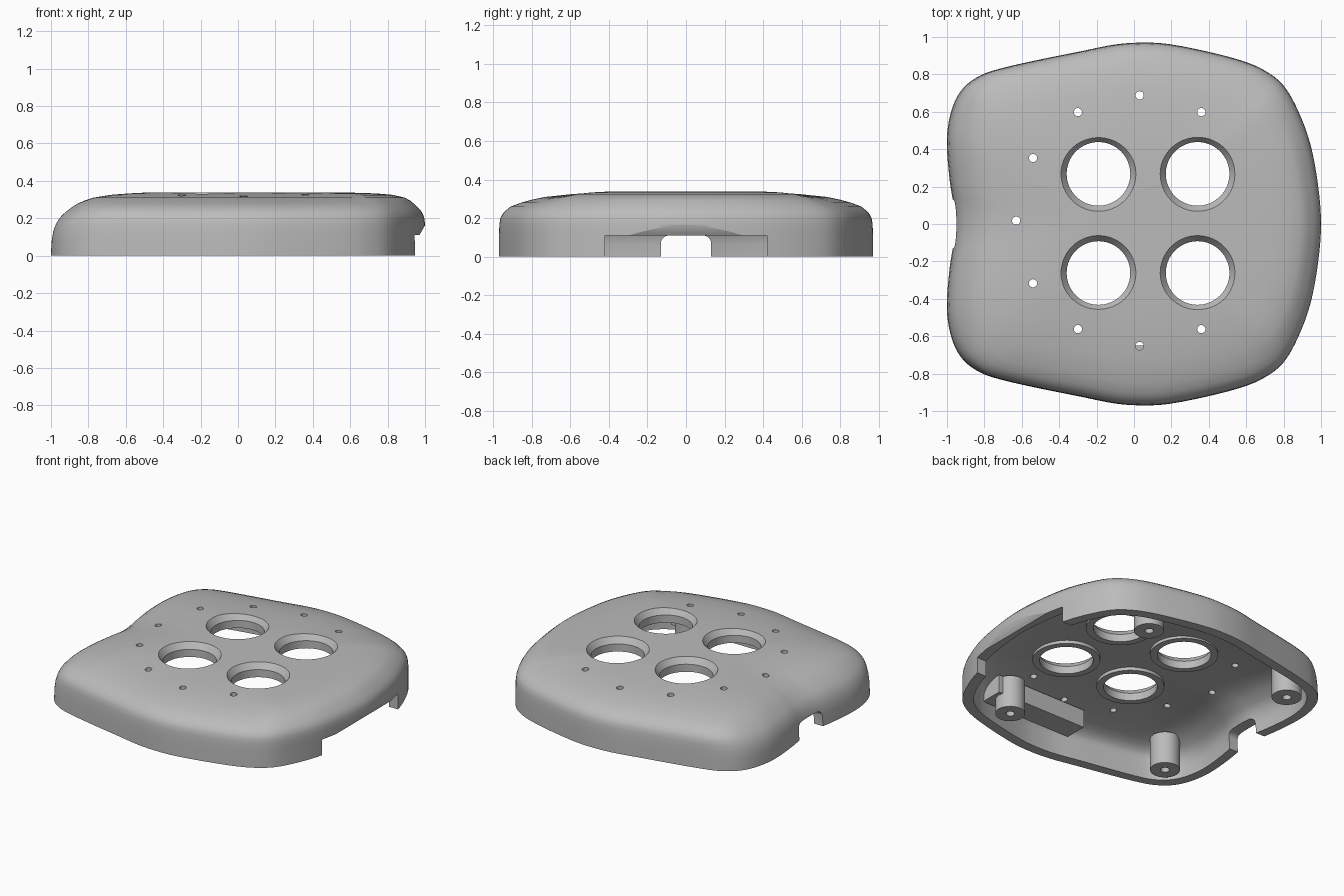
import bpy, bmesh, math
from mathutils import Vector, Matrix

if "Cube" in bpy.data.objects:
    bpy.data.objects.remove(bpy.data.objects["Cube"], do_unlink=True)

grey = bpy.data.materials.new("plain_grey")
grey.use_nodes = True
grey.diffuse_color = (0.5, 0.5, 0.5, 1)
grey.node_tree.nodes["Principled BSDF"].inputs["Base Color"].default_value = grey.diffuse_color


def finish(name, bm):
    """Turn a bmesh into a linked object."""
    bmesh.ops.recalc_face_normals(bm, faces=bm.faces)
    mesh = bpy.data.meshes.new(name)
    bm.to_mesh(mesh)
    bm.free()
    mesh.materials.append(grey)
    obj = bpy.data.objects.new(name, mesh)
    bpy.context.collection.objects.link(obj)
    return obj


def loft(bm, rings, closed=False):
    """Skin rings of points; cap the ends, or join last to first."""
    loops = [[bm.verts.new(p) for p in ring] for ring in rings]
    pairs = list(zip(loops, loops[1:]))
    if closed:
        pairs.append((loops[-1], loops[0]))
    else:
        bm.faces.new(loops[0])
        bm.faces.new(loops[-1])
    for a, b in pairs:
        for i in range(len(a)):
            j = (i + 1) % len(a)
            bm.faces.new((a[i], a[j], b[j], b[i]))


def turned(bm, x, y, profile, closed=False, sides=48):
    """Revolve (radius, height) pairs around a vertical axis."""
    turns = [2 * math.pi * i / sides for i in range(sides)]
    loft(bm, [[(x + r * math.cos(t), y + r * math.sin(t), z) for t in turns]
              for r, z in profile], closed)


def block(bm, low, high):
    low, high = Vector(low), Vector(high)
    place = Matrix.Translation((low + high) / 2) @ Matrix.Diagonal((high - low).to_4d())
    return bmesh.ops.create_cube(bm, size=1, matrix=place)["verts"]


def activate(obj):
    bpy.ops.object.select_all(action='DESELECT')
    obj.select_set(True)
    bpy.context.view_layer.objects.active = obj


def cut(target, cutter):
    cutter.hide_render = True
    mod = target.modifiers.new("cut", 'BOOLEAN')
    mod.operation, mod.solver, mod.object = 'DIFFERENCE', 'EXACT', cutter
    activate(target)
    bpy.ops.object.modifier_apply(modifier=mod.name)
    bpy.data.objects.remove(cutter, do_unlink=True)


def smooth(obj):
    activate(obj)
    bpy.ops.object.shade_smooth_by_angle(angle=math.radians(30))


# Outline of the pad, half of it mirrored across y
half = [(1, 0), (.985, .2), (.945, .42), (.88, .6), (.8, .74), (.7, .82), (.58, .872),
        (.4, .92), (.2, .96), (.06, .97), (-.1, .96), (-.3, .92), (-.5, .88), (-.7, .835),
        (-.82, .795), (-.91, .73), (-.965, .64), (-.995, .52), (-1, .4), (-.985, .23),
        (-.965, .1), (-.96, 0)]
knots = [Vector(p) for p in half + [(x, -y) for x, y in half[-2:0:-1]]]
outline = []
for i in range(len(knots)):
    a, b, c, d = (knots[(i + k) % len(knots)] for k in (-1, 0, 1, 2))
    for s in range(4):
        t = s / 4
        outline.append(.5 * (2 * b + (c - a) * t + (2 * a - 5 * b + 4 * c - d) * t ** 2
                             + (3 * b - a - 3 * c + d) * t ** 3))

# Height, then inset at the narrow end, long sides and bulging end
dome = [(0, 0, 0, 0), (.08, .005, 0, 0), (.13, .014, .001, 0), (.17, .03, .003, 0),
        (.2, .05, .008, .004), (.22, .07, .018, .01), (.24, .096, .036, .022),
        (.26, .125, .062, .04), (.28, .16, .115, .062), (.295, .2, .17, .08),
        (.31, .25, .24, .108), (.325, .35, .39, .17), (.333, .46, .52, .26), (.339, .6, .66, .45)]


def ring(z, narrow, side, bulge, wall=0, lift=1):
    pts = []
    for i, p in enumerate(outline):
        tangent = outline[(i + 1) % len(outline)] - outline[i - 1]
        nx = tangent.normalized().y
        end = bulge if nx > 0 else narrow
        inset = side + (end - side) * nx * nx + wall
        q = p * (1 - inset / p.length)
        pts.append((q.x, q.y, z * lift))
    return pts


# Hollow domed shell
bm = bmesh.new()
outer = [ring(*row) for row in dome]
inner = [ring(*row, wall=.07, lift=.79) for row in dome]
loft(bm, inner[::-1] + outer)
shell = finish("shell", bm)

# Four large chamfered bores and the ring of small holes
bores = [(x, y) for x in (-.19, .34) for y in (-.262, .268)]
bm = bmesh.new()
for x, y in bores:
    turned(bm, x, y, [(.17, .1), (.17, .298), (.2, .339), (.2, .5)], sides=64)
dots = [(.03, .67), (-.3, .58), (.36, .58), (-.54, .335), (-.63, 0)]
for x, y in dots:
    for side in ((1, -1) if y else (1,)):
        turned(bm, x, side * y + .018, [(.022, .1), (.022, .5)], sides=20)
cut(shell, finish("hole_cutter", bm))

# Wide opening with a flared outer lip at the bulging end
bm = bmesh.new()
block(bm, (.75, -.42, -.1), (1.2, .42, .11))
cut(shell, finish("opening_cutter", bm))
bm = bmesh.new()
loft(bm, [[(x, -w, -.1), (x, w, -.1), (x, w, h), (x, -w, h)]
          for x, w, h in ((.93, .41, .07), (.97, .425, .11), (1.03, .5, .215))])
cut(shell, finish("lip_cutter", bm))

# Small rounded notch at the narrow end
bm = bmesh.new()
block(bm, (-1.2, -.13, -.1), (-.78, .13, .11))
top = [e for e in bm.edges if all(v.co.z > .1 for v in e.verts)
       and abs(e.verts[0].co.x - e.verts[1].co.x) > .1]
bmesh.ops.bevel(bm, geom=top, offset=.04, segments=5, profile=.5, affect='EDGES')
cut(shell, finish("notch_cutter", bm))
smooth(shell)

# Collars under the bores
bm = bmesh.new()
for x, y in bores:
    turned(bm, x, y, [(.17, .245), (.215, .245), (.215, .275), (.17, .275)], True, 64)
smooth(finish("bore_collars", bm))

# Screw posts with blind holes
bm = bmesh.new()
for x, y in ((-.76, .6), (.45, .685)):
    for side in (1, -1):
        turned(bm, x, side * y, [(.001, .15), (.028, .15), (.028, 0), (.095, 0),
                                 (.095, .225), (.001, .225)], sides=40)
smooth(finish("screw_posts", bm))

# Inner bar joined to one post
bm = bmesh.new()
block(bm, (-.13, -.81, .1), (.57, -.65, .225))
finish("inner_bar", bm)
